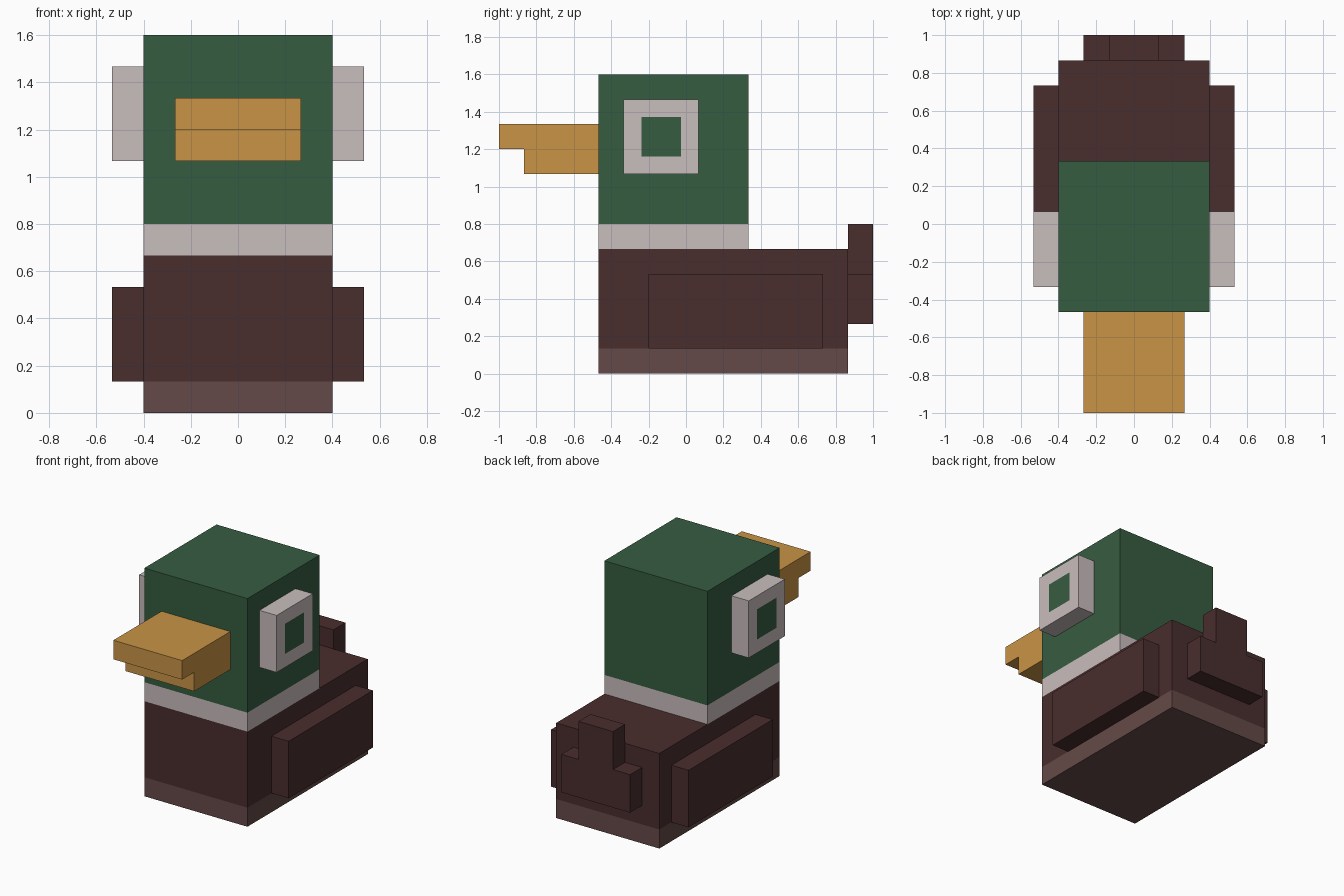
import bpy, bmesh
from mathutils import Vector

if "Cube" in bpy.data.objects:
    bpy.data.objects.remove(bpy.data.objects["Cube"])

U = 2 / 15  # one block unit; the model is 15 units long


def material(name, rgb):
    lin = [(c / 255 / 12.92) if c < 10 else ((c / 255 + 0.055) / 1.055) ** 2.4 for c in rgb]
    m = bpy.data.materials.new(name)
    m.diffuse_color = (*lin, 1)
    m.use_nodes = True
    m.node_tree.nodes["Principled BSDF"].inputs["Base Color"].default_value = m.diffuse_color
    return m


BROWN = material("dark_brown", (73, 45, 45))
BELLY = material("light_brown", (100, 74, 72))
GREEN = material("green", (54, 92, 65))
WHITE = material("off_white", (201, 189, 189))
ORANGE = material("orange", (201, 148, 70))


def box(name, x, y, z, *mats, mirror=False, pupil=0):
    """Box from ranges in block units; optional mirrored copy and inset square on +x."""
    lo = Vector((x[0], y[0], z[0])) * U
    hi = Vector((x[1], y[1], z[1])) * U
    bm = bmesh.new()
    bmesh.ops.create_cube(bm, size=1)
    for v in bm.verts:
        v.co = (lo + hi) / 2 + Vector(c * s for c, s in zip(v.co, hi - lo))
    bm.normal_update()
    if pupil:
        face = next(f for f in bm.faces if f.normal.x > 0.9)
        bmesh.ops.inset_region(bm, faces=[face], thickness=pupil * U)
        face.material_index = 1
    me = bpy.data.meshes.new(name)
    bm.to_mesh(me)
    bm.free()
    ob = bpy.data.objects.new(name, me)
    bpy.context.collection.objects.link(ob)
    for m in mats:
        me.materials.append(m)
    if mirror:
        ob.modifiers.new("mirror", 'MIRROR').use_axis[0] = True
    return ob


# Body, from the belly up to the head
box("belly", (-3, 3), (-3.5, 6.5), (0, 1), BELLY)
box("body", (-3, 3), (-3.5, 6.5), (1, 5), BROWN)
box("neck_ring", (-3, 3), (-3.5, 2.5), (5, 6), WHITE)
box("head", (-3, 3), (-3.5, 2.5), (6, 12), GREEN)

# Beak, upper half longer than lower half
box("upper_beak", (-2, 2), (-7.5, -3.5), (9, 10), ORANGE)
box("lower_beak", (-2, 2), (-6.5, -3.5), (8, 9), ORANGE)

# Eyes with an inset square pupil, and wings, on both sides
box("eyes", (3, 4), (-2.5, 0.5), (8, 11), WHITE, GREEN, mirror=True, pupil=1)
box("wings", (3, 4), (-1.5, 5.5), (1, 4), BROWN, mirror=True)

# Stepped tail
box("tail_base", (-2, 2), (6.5, 7.5), (2, 4), BROWN)
box("tail_tip", (-1, 1), (6.5, 7.5), (4, 6), BROWN)
